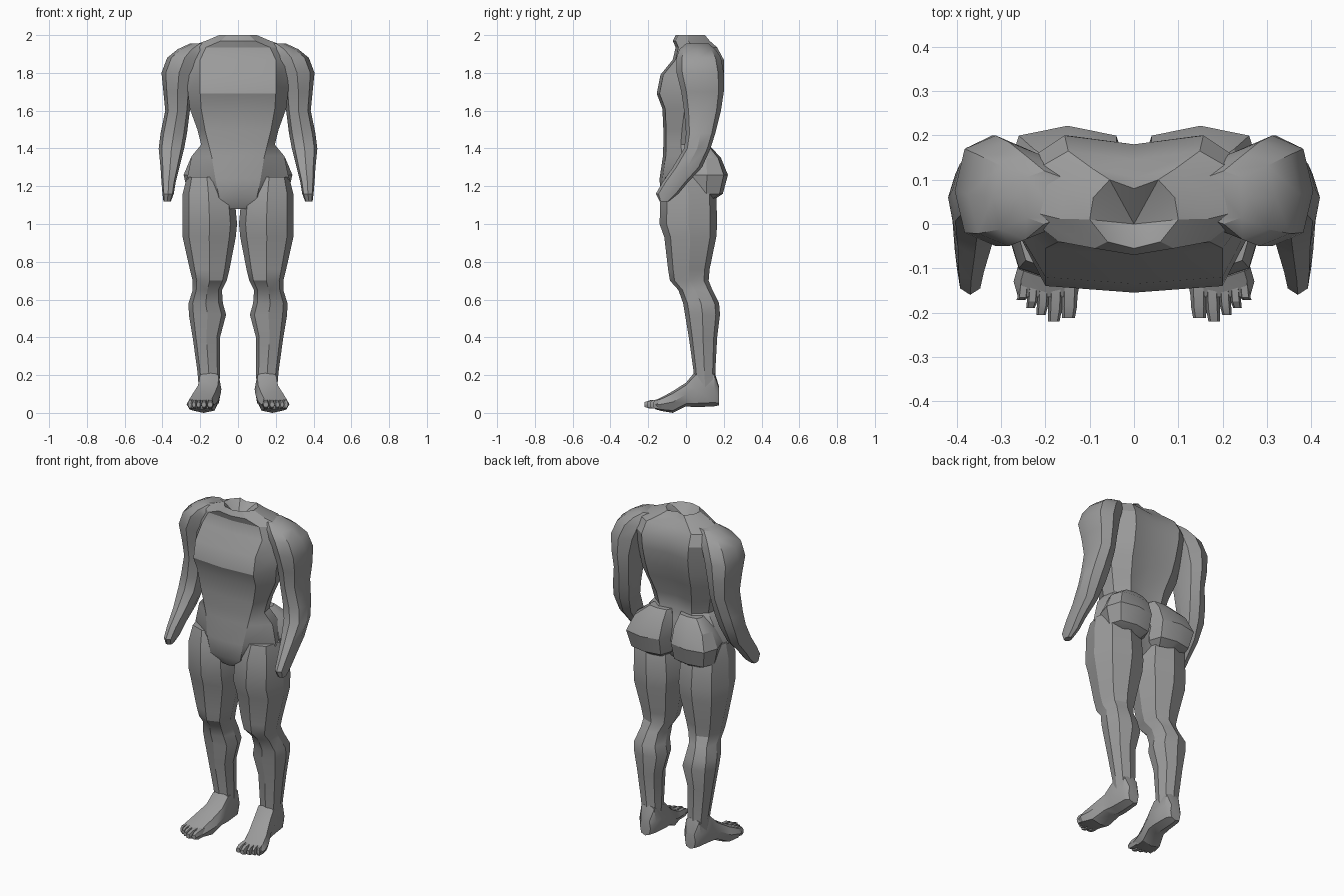
import bpy, bmesh, math

skin = bpy.data.materials.new("grey skin")
skin.diffuse_color = (0.33, 0.33, 0.33, 1)


def oval(t, a0, a1, b0, b1, axis, sides=8, square=0.8):
    """Rounded ring at position t along the axis, filling a0..a1 by b0..b1."""
    pts = []
    for i in range(sides):
        ang = 2 * math.pi * i / sides
        c, s = math.cos(ang), math.sin(ang)
        a = (a0 + a1) / 2 + (a1 - a0) / 2 * math.copysign(abs(c) ** square, c)
        b = (b0 + b1) / 2 + (b1 - b0) / 2 * math.copysign(abs(s) ** square, s)
        pts.append((a, b, t) if axis == "z" else (a, t, b))
    return pts


def loft(name, rings, mirrored=True, hollow_tip=None):
    """Skin a list of point rings, cap both ends, optionally mirror over x."""
    bm = bmesh.new()
    loops = [[bm.verts.new(p) for p in ring] for ring in rings]
    n = len(loops[0])
    for lo, hi in zip(loops, loops[1:]):
        for i in range(n):
            j = (i + 1) % n
            bm.faces.new((lo[i], lo[j], hi[j], hi[i]))
    bm.faces.new(loops[0])
    if hollow_tip:
        tip = bm.verts.new(hollow_tip)
        for i in range(n):
            bm.faces.new((loops[-1][i], loops[-1][(i + 1) % n], tip))
    else:
        bm.faces.new(loops[-1])
    bmesh.ops.recalc_face_normals(bm, faces=bm.faces)
    mesh = bpy.data.meshes.new(name)
    bm.to_mesh(mesh)
    bm.free()
    mesh.materials.append(skin)
    ob = bpy.data.objects.new(name, mesh)
    bpy.context.collection.objects.link(ob)
    bpy.ops.object.select_all(action="DESELECT")
    ob.select_set(True)
    bpy.context.view_layer.objects.active = ob
    bpy.ops.object.shade_smooth_by_angle(angle=math.radians(30))
    if mirrored:
        ob.modifiers.new("mirror", "MIRROR").use_mirror_merge = False
    return ob


def torso_ring(z, w, p, f, b):
    """Symmetric trunk section: half width w, front panel p, front f, back b."""
    d = b - f
    half = [(p, f + 0.015), (w, f + 0.42 * d), (w * 0.92, f + 0.74 * d), (w * 0.55, b)]
    right = [(x, y, z) for x, y in half]
    left = [(-x, y, z) for x, y in reversed(half)]
    return [(0, f, z)] + right + [(0, b - 0.02, z)] + left


# Trunk from crotch to open neck
torso = [
    (1.08, 0.10, 0.06, -0.10, 0.05),
    (1.14, 0.18, 0.10, -0.135, 0.11),
    (1.24, 0.27, 0.12, -0.14, 0.14),
    (1.36, 0.245, 0.14, -0.122, 0.12),
    (1.42, 0.195, 0.155, -0.12, 0.10),
    (1.50, 0.215, 0.175, -0.12, 0.115),
    (1.61, 0.255, 0.195, -0.125, 0.155),
    (1.69, 0.265, 0.20, -0.155, 0.18),
    (1.79, 0.275, 0.20, -0.135, 0.20),
    (1.87, 0.285, 0.20, -0.07, 0.20),
    (1.935, 0.27, 0.17, -0.055, 0.165),
    (1.97, 0.17, 0.09, -0.07, 0.125),
    (2.00, 0.10, 0.06, -0.055, 0.10),
]
loft("torso", [torso_ring(*r) for r in torso], False, hollow_tip=(0, 0, 1.93))

# Arms with shoulder caps and mitten ends
arm = [
    (1.12, 0.355, 0.395, -0.14, -0.09),
    (1.16, 0.34, 0.40, -0.16, -0.04),
    (1.22, 0.33, 0.405, -0.125, 0.01),
    (1.30, 0.31, 0.41, -0.07, 0.085),
    (1.40, 0.285, 0.42, -0.01, 0.13),
    (1.48, 0.27, 0.41, 0.0, 0.155),
    (1.60, 0.255, 0.385, -0.01, 0.185),
    (1.70, 0.245, 0.395, -0.025, 0.20),
    (1.80, 0.22, 0.405, -0.05, 0.20),
    (1.88, 0.19, 0.375, -0.05, 0.185),
    (1.925, 0.17, 0.32, -0.035, 0.155),
    (1.955, 0.15, 0.255, 0.0, 0.12),
]
loft("arm", [oval(*r, "z") for r in arm])

# Legs
leg = [
    (0.10, 0.10, 0.205, 0.045, 0.16),
    (0.22, 0.095, 0.215, 0.04, 0.155),
    (0.40, 0.095, 0.24, 0.015, 0.165),
    (0.52, 0.063, 0.26, -0.005, 0.18),
    (0.58, 0.08, 0.262, -0.015, 0.175),
    (0.65, 0.085, 0.24, -0.04, 0.14),
    (0.70, 0.06, 0.24, -0.085, 0.12),
    (0.76, 0.045, 0.255, -0.095, 0.125),
    (0.93, 0.012, 0.293, -0.115, 0.16),
    (1.00, 0.005, 0.295, -0.14, 0.165),
    (1.16, 0.02, 0.293, -0.135, 0.16),
    (1.25, 0.06, 0.27, -0.11, 0.12),
]
loft("leg", [oval(*r, "z") for r in leg])

# Buttocks
buttock = [
    (1.13, 0.05, 0.21, 0.03, 0.15),
    (1.16, 0.02, 0.265, 0.02, 0.195),
    (1.26, 0.012, 0.288, 0.0, 0.222),
    (1.35, 0.015, 0.25, 0.03, 0.185),
    (1.41, 0.03, 0.17, 0.05, 0.13),
]
loft("buttock", [oval(*r, "z", square=0.65) for r in buttock])

# Feet, heel to ball
foot = [
    (0.175, 0.115, 0.185, 0.04, 0.14),
    (0.15, 0.095, 0.205, 0.035, 0.22),
    (0.05, 0.088, 0.215, 0.03, 0.22),
    (0.0, 0.092, 0.225, 0.035, 0.16),
    (-0.07, 0.108, 0.255, 0.0, 0.115),
    (-0.13, 0.122, 0.272, 0.01, 0.082),
    (-0.165, 0.128, 0.262, 0.02, 0.065),
]
loft("foot", [oval(*r, "y", square=0.7) for r in foot])

# Toes: (root x, tip x, tip y, half width)
toes = [
    (0.145, 0.148, -0.212, 0.018),
    (0.175, 0.181, -0.22, 0.016),
    (0.203, 0.210, -0.205, 0.013),
    (0.226, 0.234, -0.19, 0.012),
    (0.247, 0.256, -0.172, 0.012),
]
for i, (x0, x1, y, h) in enumerate(toes):
    mid = (x0 + x1) / 2
    rings = [
        (-0.12, x0 - h, x0 + h, 0.02, 0.075),
        ((y - 0.13) / 2 - 0.015, mid - h, mid + h, 0.02, 0.07),
        (y, x1 - h * 0.8, x1 + h * 0.8, 0.03, 0.058),
    ]
    loft(f"toe_{i + 1}", [oval(*r, "y", sides=6, square=0.7) for r in rings])
